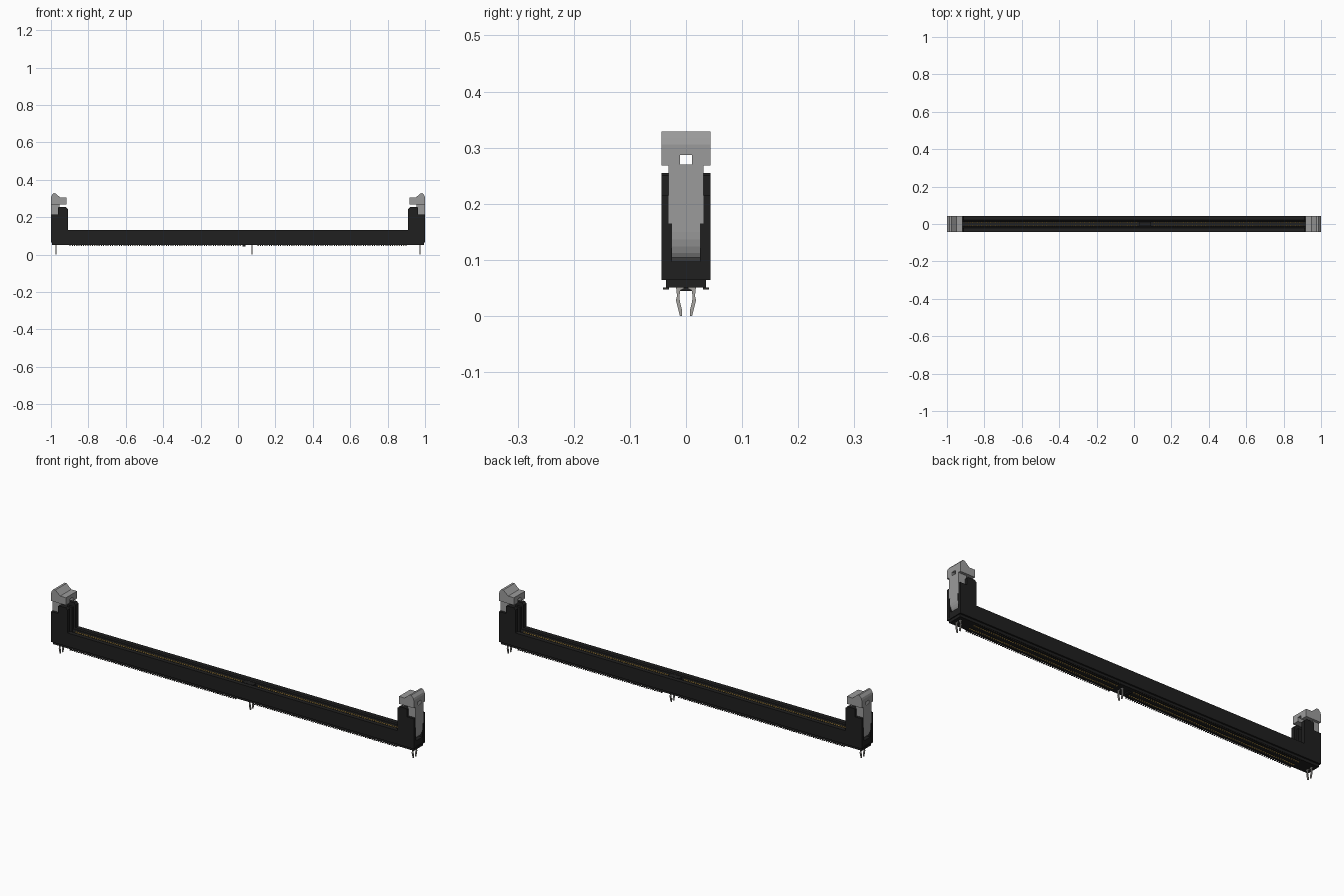
import bpy, bmesh, math

if "Cube" in bpy.data.objects:
    bpy.data.objects.remove(bpy.data.objects["Cube"])


def mat(name, c):
    m = bpy.data.materials.new(name)
    m.diffuse_color = (*c, 1)
    m.use_nodes = True
    m.node_tree.nodes["Principled BSDF"].inputs["Base Color"].default_value = m.diffuse_color
    return m


BLACK = mat("black plastic", (0.014, 0.014, 0.014))
GREY = mat("latch grey", (0.33, 0.33, 0.33))
STEEL = mat("steel", (0.38, 0.37, 0.35))
GOLD = mat("gold", (0.5, 0.32, 0.08))
DARK = mat("dark lead", (0.03, 0.028, 0.025))


def finish(name, bm, m):
    bmesh.ops.recalc_face_normals(bm, faces=bm.faces)
    me = bpy.data.meshes.new(name)
    bm.to_mesh(me)
    bm.free()
    me.materials.append(m)
    ob = bpy.data.objects.new(name, me)
    bpy.context.collection.objects.link(ob)
    return ob


def add_prism(bm, pts, a, b, axis):
    """Extrude a profile: axis 'y' takes (x, z) points, axis 'x' takes (y, z)."""
    def place(p, t):
        return (p[0], t, p[1]) if axis == 'y' else (t, p[0], p[1])
    lo = [bm.verts.new(place(p, a)) for p in pts]
    hi = [bm.verts.new(place(p, b)) for p in pts]
    n = len(pts)
    bm.faces.new(lo)
    bm.faces.new(hi[::-1])
    for i in range(n):
        bm.faces.new((lo[i], lo[(i + 1) % n], hi[(i + 1) % n], hi[i]))


def add_box(bm, x0, x1, y0, y1, z0, z1):
    add_prism(bm, [(x0, z0), (x1, z0), (x1, z1), (x0, z1)], y0, y1, 'y')


def mirror(ob, x=False, y=False):
    md = ob.modifiers.new("mirror", 'MIRROR')
    md.use_axis = (x, y, False)
    md.use_mirror_merge = False
    return ob


# Long rails either side of the card slot, with a chamfered slot mouth
bm = bmesh.new()
add_prism(bm, [(0.044, 0.065), (0.044, 0.132), (0.022, 0.132), (0.019, 0.127),
               (0.013, 0.127), (0.011, 0.120), (0.011, 0.065)], -0.92, 0.92, 'x')
mirror(finish("slot_rail", bm, BLACK), y=True)

# Floor, stepped base and key block
bm = bmesh.new()
add_box(bm, -0.995, 0.995, -0.036, 0.036, 0.051, 0.066)
add_box(bm, -1, 1, -0.044, 0.044, 0.064, 0.07)
finish("base", bm, BLACK)
bm = bmesh.new()
add_box(bm, 0.03, 0.092, -0.012, 0.012, 0.066, 0.127)
add_box(bm, 0.025, 0.04, -0.012, 0.012, 0.045, 0.052)
finish("key_block", bm, BLACK)

# End towers: inner guide posts, outer cheeks and bottom sill
bm = bmesh.new()
add_prism(bm, [(0.91, 0.066), (0.962, 0.066), (0.962, 0.25), (0.957, 0.255),
               (0.92, 0.255), (0.91, 0.245)], 0.022, 0.044, 'y')
add_box(bm, 0.922, 0.955, 0.011, 0.03, 0.066, 0.235)
mirror(finish("guide_post", bm, BLACK), x=True, y=True)
bm = bmesh.new()
add_box(bm, 0.96, 1, 0.031, 0.044, 0.066, 0.215)
add_box(bm, 0.96, 0.998, 0.025, 0.032, 0.066, 0.165)
mirror(finish("tower_cheek", bm, BLACK), x=True, y=True)
bm = bmesh.new()
add_box(bm, 0.93, 0.998, -0.032, 0.032, 0.066, 0.097)
mirror(finish("tower_sill", bm, BLACK), x=True)

# Latch lever: straight upper stem, tapering and curving in at the bottom
bm = bmesh.new()
add_prism(bm, [(0.955, 0.27), (0.955, 0.225), (0.963, 0.217), (0.963, 0.165),
               (1, 0.165), (1, 0.27)], -0.031, 0.031, 'y')
curve = [(0.973 + 0.027 * math.sin(t * math.pi / 12),
          0.150 - 0.053 * math.cos(t * math.pi / 12)) for t in range(2, 7)]
add_prism(bm, [(0.963, 0.168), (0.963, 0.096)] + curve + [(1, 0.168)],
          -0.025, 0.025, 'y')
mirror(finish("latch_stem", bm, GREY), x=True)

# Latch head: sloped thumb rest over two jaws with a gap between
bm = bmesh.new()
add_prism(bm, [(0.918, 0.287), (0.918, 0.305), (0.95, 0.305), (0.976, 0.328),
               (0.986, 0.329), (0.997, 0.316), (1, 0.306), (1, 0.287)],
          -0.044, 0.044, 'y')
for s in (-1, 1):
    add_box(bm, 0.918, 1, *sorted((s * 0.011, s * 0.044)), 0.268, 0.287)
mirror(finish("latch_head", bm, GREY), x=True)

# Contact positions: two groups separated by the key
PITCH = 0.01197
xs = [0.012 - i * PITCH for i in range(77)] + [0.108 + i * PITCH for i in range(67)]

# Gold contacts inside the slot, with feet under the base
bm = bmesh.new()
for x in xs:
    add_box(bm, x - 0.003, x + 0.003, 0.006, 0.0115, 0.07, 0.121)
    add_box(bm, x - 0.003, x + 0.003, 0.012, 0.018, 0.0485, 0.052)
mirror(finish("contacts", bm, GOLD), y=True)

# Solder tails along both lower edges
bm = bmesh.new()
for x in xs:
    add_box(bm, x - 0.0025, x + 0.0025, 0.03, 0.041, 0.047, 0.0505)
mirror(finish("solder_tails", bm, DARK), y=True)

# Forked board locks: bowed prong pairs
bm = bmesh.new()
for x in (-0.973, 0.075, 0.973):
    add_prism(bm, [(0.004, 0.054), (0.004, 0.049), (0.010, 0.046), (0.012, 0.034),
                   (0.010, 0.022), (0.007, 0.010), (0.007, 0), (0.011, 0),
                   (0.014, 0.012), (0.018, 0.028), (0.016, 0.036), (0.018, 0.054)],
              x - 0.003, x + 0.003, 'x')
mirror(finish("board_locks", bm, STEEL), y=True)
